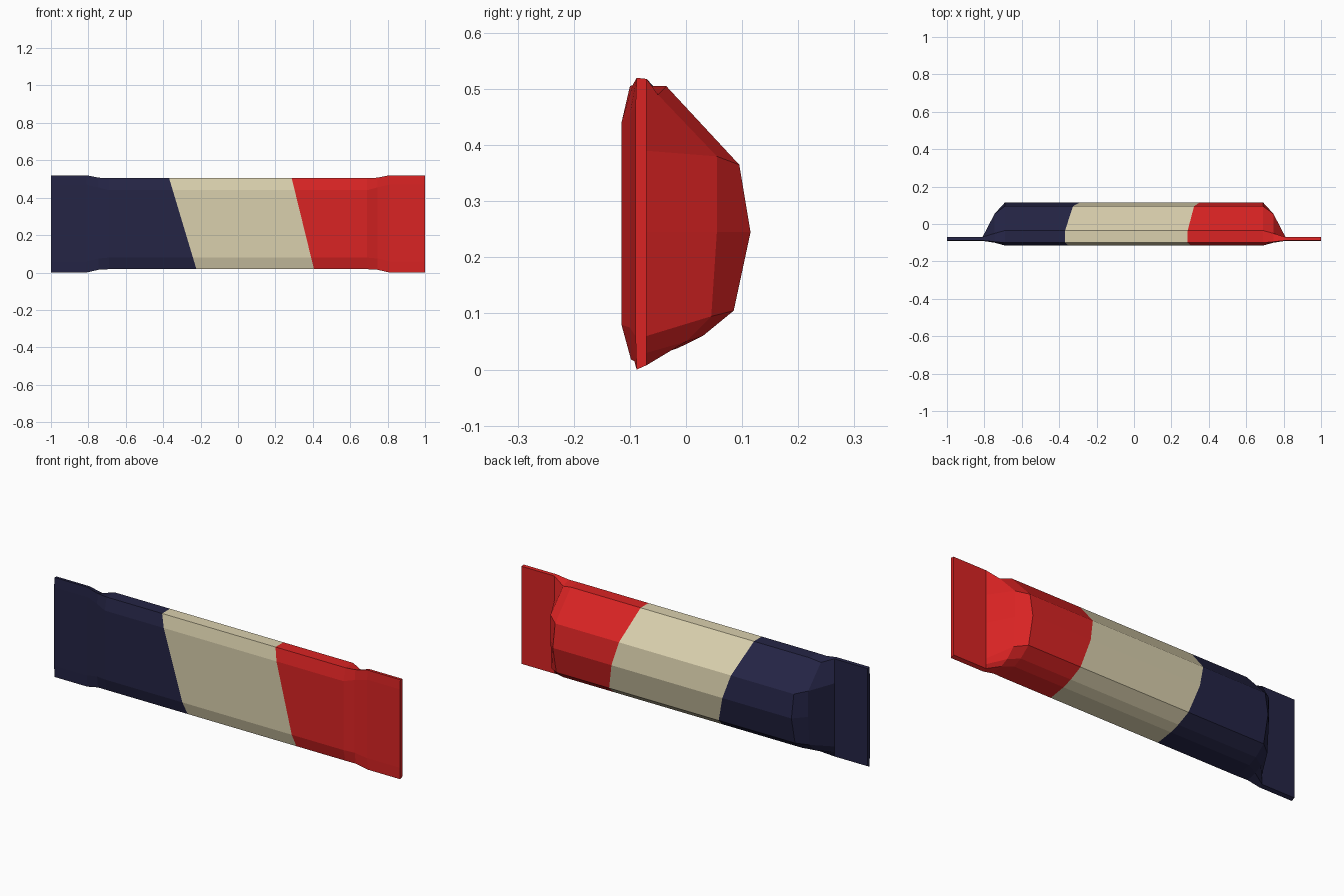
import bpy
import bmesh
from mathutils import Vector

cube = bpy.data.objects.get("Cube")
if cube:
    bpy.data.objects.remove(cube, do_unlink=True)


def make_material(name, rgb):
    mat = bpy.data.materials.new(name)
    mat.use_nodes = True
    colour = (*rgb, 1.0)
    mat.diffuse_color = colour
    mat.node_tree.nodes["Principled BSDF"].inputs["Base Color"].default_value = colour
    return mat


materials = [
    make_material("navy", (0.018, 0.018, 0.06)),
    make_material("cream", (0.70, 0.63, 0.42)),
    make_material("red", (0.70, 0.017, 0.017)),
]

# Cross-sections as (y, z), running up the front and down the back
full = [(-.115, .08), (-.115, .44), (-.1, .505), (-.035, .505), (.095, .365),
        (.115, .245), (.085, .105), (.03, .06), (-.015, .038), (-.098, .018)]
shoulder = [(-.1, .075), (-.1, .455), (-.095, .507), (-.05, .49), (.055, .38),
            (.055, .245), (.045, .095), (0, .05), (-.04, .03), (-.092, .015)]
crimp = [(-.09, .06), (-.09, .47), (-.088, .52), (-.07, .518), (-.07, .39),
         (-.07, .245), (-.07, .06), (-.07, .03), (-.07, .008), (-.088, 0)]

# Loft the wrapper from one flat end to the other
half = [(1, crimp), (.81, crimp), (.745, shoulder), (.69, full)]
stations = [(-x, s) for x, s in half] + half[::-1]
bm = bmesh.new()
rings = [[bm.verts.new((x, y, z)) for y, z in section] for x, section in stations]
count = len(full)
for a, b in zip(rings, rings[1:]):
    for i in range(count):
        j = (i + 1) % count
        bm.faces.new((a[i], a[j], b[j], b[i]))
bm.faces.new(rings[0])
bm.faces.new(rings[-1])
bmesh.ops.recalc_face_normals(bm, faces=bm.faces)

# Slanted colour bands: cut along each boundary, then colour by side
bands = [(Vector((-.295, 0, .26)), Vector((1, 0, .30))),
         (Vector((.347, 0, .26)), Vector((1, 0, .245)))]
for point, normal in bands:
    bmesh.ops.bisect_plane(bm, geom=bm.verts[:] + bm.edges[:] + bm.faces[:],
                           plane_co=point, plane_no=normal)
for face in bm.faces:
    centre = face.calc_center_median()
    face.material_index = sum((centre - p).dot(n) > 0 for p, n in bands)

mesh = bpy.data.meshes.new("wrapper")
bm.to_mesh(mesh)
bm.free()
for mat in materials:
    mesh.materials.append(mat)
wrapper = bpy.data.objects.new("wrapper", mesh)
bpy.context.collection.objects.link(wrapper)
